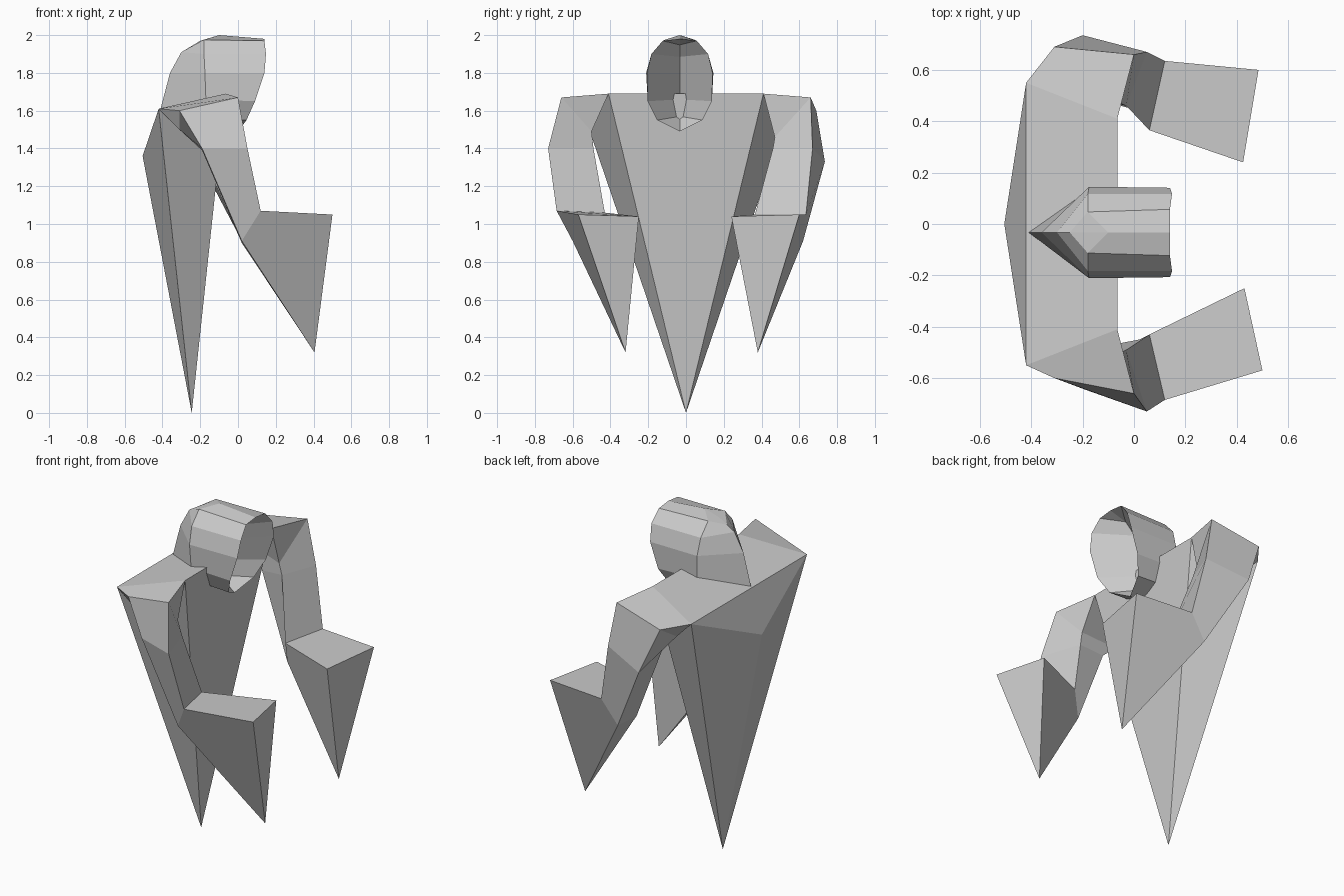
import bpy, bmesh


def finish(name, bm):
    """Weld, orient and store a flat shaded part."""
    bmesh.ops.remove_doubles(bm, verts=bm.verts, dist=0.001)
    bmesh.ops.recalc_face_normals(bm, faces=bm.faces)
    me = bpy.data.meshes.new(name)
    bm.to_mesh(me)
    bm.free()
    ob = bpy.data.objects.new(name, me)
    bpy.context.collection.objects.link(ob)
    return ob


def loft(name, rings, cap=True):
    """Skin a series of closed rings with equal point counts."""
    bm = bmesh.new()
    loops = [[bm.verts.new(p) for p in r] for r in rings]
    n = len(rings[0])
    for a, b in zip(loops, loops[1:]):
        for i in range(n):
            j = (i + 1) % n
            bm.faces.new((a[i], a[j], b[j], b[i]))
    if cap:
        bm.faces.new(loops[-1])
    return finish(name, bm)


# Robe body: wedge hanging from the shoulders to a single point
bm = bmesh.new()
pts = [(-0.245, 0, 0), (-0.505, 0, 1.36)]
for s in (1, -1):
    pts += [(-0.42, s * 0.55, 1.61), (-0.065, s * 0.41, 1.69)]
for p in pts:
    bm.verts.new(p)
bmesh.ops.convex_hull(bm, input=bm.verts)
finish("robe_body", bm)

# Sleeves: rings run shoulder, upper arm, elbow, wrist, cuff
# each ring is back outer, front outer, front inner, back inner
shoulder = [(-0.42, 0.55, 1.61), (-0.065, 0.41, 1.69),
            (-0.065, 0.41, 1.69), (-0.42, 0.55, 1.61)]
sleeve_a = [
    [(-0.31, 0.69, 1.60), (0.0, 0.66, 1.67), (-0.055, 0.47, 1.46), (-0.31, 0.53, 1.50)],
    [(-0.20, 0.735, 1.33), (0.05, 0.67, 1.40), (-0.03, 0.46, 1.40), (-0.19, 0.50, 1.37)],
    [(0.02, 0.62, 0.91), (0.12, 0.635, 1.05), (0.06, 0.365, 1.05), (0.02, 0.44, 0.90)],
    [(0.405, 0.38, 0.32), (0.485, 0.60, 1.05), (0.425, 0.24, 1.04), (0.405, 0.38, 0.32)],
]
sleeve_b = [
    [(-0.31, 0.60, 1.60), (0.0, 0.66, 1.67), (-0.05, 0.50, 1.49), (-0.31, 0.53, 1.50)],
    [(-0.19, 0.645, 1.40), (0.05, 0.73, 1.40), (-0.03, 0.49, 1.40), (-0.19, 0.49, 1.39)],
    [(0.02, 0.60, 0.91), (0.12, 0.685, 1.07), (0.06, 0.43, 1.06), (0.02, 0.45, 0.90)],
    [(0.405, 0.32, 0.32), (0.50, 0.57, 1.05), (0.43, 0.25, 1.04), (0.405, 0.32, 0.32)],
]
for name, s, rings in (("left_sleeve", 1, sleeve_a), ("right_sleeve", -1, sleeve_b)):
    loft(name, [[(x, s * y, z) for x, y, z in r] for r in [shoulder] + rings])

# Hood: half outlines of (x, half width, z), top to bottom, mirrored about its centre
tip = (-0.41, 0, 1.61)
back = [(-0.20, 0, 1.97), (-0.25, 0, 1.94), (-0.30, 0, 1.91),
        (-0.36, 0, 1.80), tip, tip, tip]
middle = [(-0.10, 0, 2.0), (-0.18, 0.08, 1.975), (-0.18, 0.15, 1.90),
          (-0.175, 0.178, 1.80), (-0.17, 0.17, 1.66), (-0.16, 0.12, 1.56), (-0.13, 0, 1.51)]
rim = [(0.14, 0, 1.98), (0.14, 0.09, 1.97), (0.148, 0.15, 1.90),
       (0.14, 0.174, 1.80), (0.09, 0.17, 1.65), (0.045, 0.12, 1.55), (0.0, 0, 1.49)]
# folded hollow inside the face opening
hollow = [(x - 0.20 * min(1, w * 6), 0, 1.75 + (z - 1.75) * (0.9 if w else 1))
          for x, w, z in rim]


def full(half):
    return ([(x, w - 0.033, z) for x, w, z in half]
            + [(x, -w - 0.033, z) for x, w, z in half[-2:0:-1]])


loft("hood", [full(h) for h in (back, middle, rim, hollow)], cap=False)
